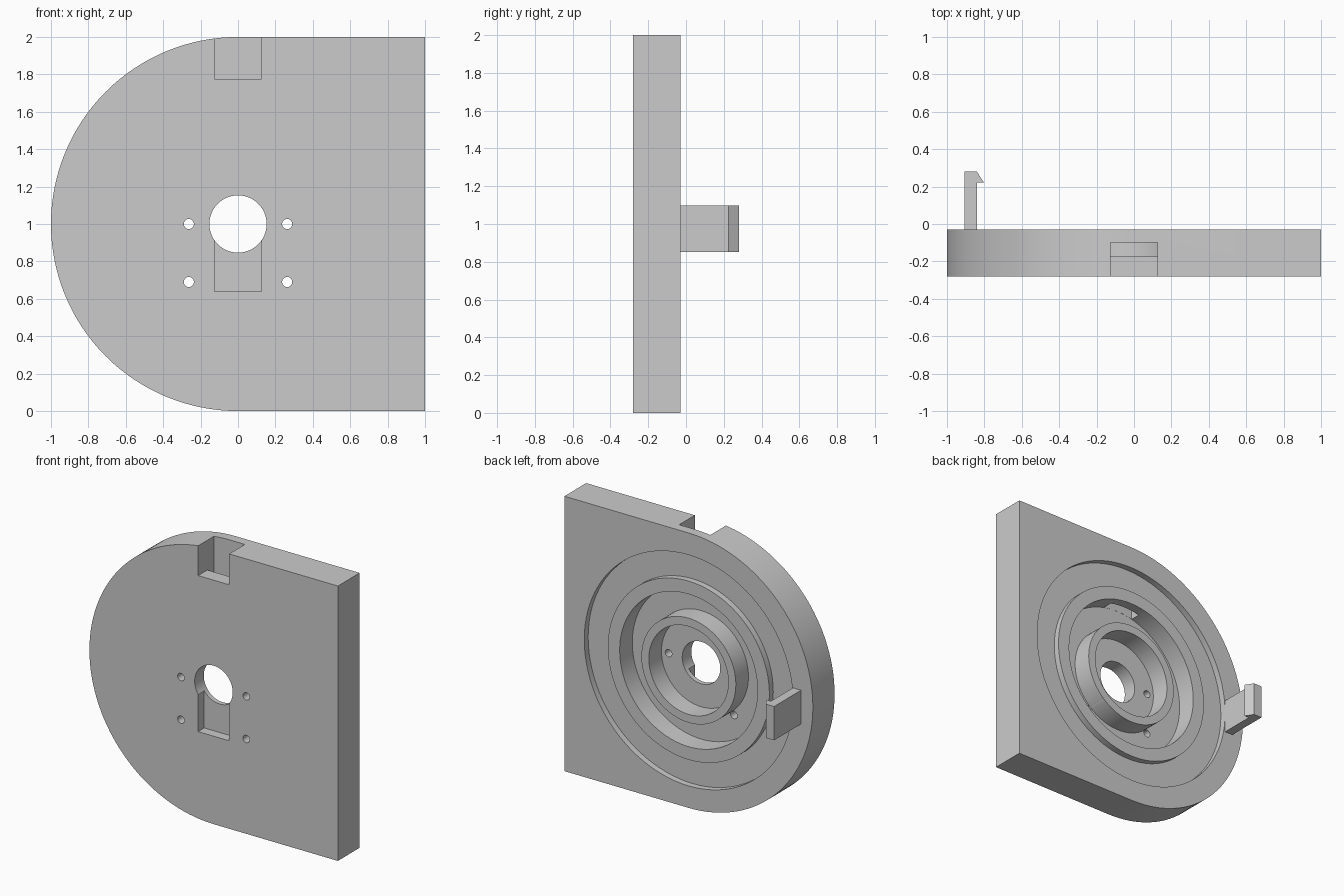
import bpy, bmesh, math
from mathutils import Vector

if "Cube" in bpy.data.objects:
    bpy.data.objects.remove(bpy.data.objects["Cube"], do_unlink=True)

grey = bpy.data.materials.new("light_grey")
grey.use_nodes = True
grey.diffuse_color = (0.6, 0.6, 0.6, 1)
grey.node_tree.nodes["Principled BSDF"].inputs["Base Color"].default_value = (0.6, 0.6, 0.6, 1)

FRONT, BACK, FLOOR = -0.28, -0.03, -0.175
OPEN = 0.1  # how far cutters reach past the plate


def finish(name, bm):
    bmesh.ops.recalc_face_normals(bm, faces=bm.faces)
    mesh = bpy.data.meshes.new(name)
    bm.to_mesh(mesh)
    bm.free()
    mesh.materials.append(grey)
    obj = bpy.data.objects.new(name, mesh)
    bpy.context.collection.objects.link(obj)
    return obj


def prism(name, points, offset):
    """Extrude a closed outline of 3D points along the offset."""
    bm = bmesh.new()
    face = bm.faces.new([bm.verts.new(p) for p in points])
    extruded = bmesh.ops.extrude_face_region(bm, geom=[face])["geom"]
    moved = [v for v in extruded if isinstance(v, bmesh.types.BMVert)]
    bmesh.ops.translate(bm, verts=moved, vec=Vector(offset))
    return finish(name, bm)


def circle(r, y, x=0, z=1, n=96):
    return [(x + r * math.cos(2 * math.pi * i / n), y, z + r * math.sin(2 * math.pi * i / n))
            for i in range(n)]


def disc(name, r, y0, y1, x=0, z=1, n=96):
    return prism(name, circle(r, y0, x, z, n), (0, y1 - y0, 0))


def ring(name, inner, outer, y0, y1, n=96):
    """Annular solid around the hub axis."""
    bm = bmesh.new()
    loops = [[bm.verts.new(p) for p in circle(r, y)]
             for r, y in ((inner, y0), (outer, y0), (outer, y1), (inner, y1))]
    for a, b in zip(loops, loops[1:] + loops[:1]):
        for i in range(n):
            j = (i + 1) % n
            bm.faces.new((a[i], a[j], b[j], b[i]))
    return finish(name, bm)


def box(name, x0, x1, y0, y1, z0, z1):
    return prism(name, [(x0, y0, z0), (x1, y0, z0), (x1, y0, z1), (x0, y0, z1)],
                 (0, y1 - y0, 0))


def select_only(obj):
    bpy.ops.object.select_all(action='DESELECT')
    obj.select_set(True)
    bpy.context.view_layer.objects.active = obj


def cut(target, cutter):
    cutter.hide_render = True
    mod = target.modifiers.new("cut", 'BOOLEAN')
    mod.operation, mod.solver, mod.object = 'DIFFERENCE', 'EXACT', cutter
    select_only(target)
    bpy.ops.object.modifier_apply(modifier=mod.name)
    bpy.data.objects.remove(cutter, do_unlink=True)


# Plate: half round on one side, square on the other
steps = 64
arc = [(-math.sin(math.pi * i / steps), FRONT, 1 + math.cos(math.pi * i / steps))
       for i in range(steps + 1)]
plate = prism("base_plate", arc + [(1, FRONT, 0), (1, FRONT, 2)], (0, BACK - FRONT, 0))

# Round recesses in the back, leaving a raised ring and a hub
cut(plate, ring("shallow_groove", 0.65, 0.84, BACK - 0.045, OPEN))
cut(plate, ring("deep_groove", 0.38, 0.555, FLOOR, OPEN))
cut(plate, disc("hub_recess", 0.32, FLOOR, OPEN))
cut(plate, disc("centre_hole", 0.153, FRONT - OPEN, OPEN))

# Screw holes
for x in (-0.263, 0.263):
    for z in (0.69, 1.0):
        cut(plate, disc("screw_hole", 0.027, FRONT - OPEN, OPEN, x, z, 24))

# Top notch with a tunnel down into the deep groove
half = 0.125
notch = [(FRONT - OPEN, 1.775), (FRONT - OPEN, 2.1), (-0.1, 2.1), (-0.1, 1.5),
         (FLOOR + 0.001, 1.5), (FLOOR + 0.001, 1.775)]
cut(plate, prism("top_notch", [(-half, y, z) for y, z in notch], (2 * half, 0, 0)))

# Slot in the front below the centre hole
cut(plate, box("front_slot", -half, half, FRONT - OPEN, FRONT + 0.07, 0.64, 0.95))

# Snap hook on the back
outline = [(-0.905, BACK), (-0.905, 0.28), (-0.84, 0.28), (-0.803, 0.223),
           (-0.84, 0.223), (-0.84, BACK)]
hook = prism("snap_hook", [(x, y, 0.852) for x, y in outline], (0, 0, 0.246))

# Smooth curved walls, keep edges sharp
for obj in (plate, hook):
    select_only(obj)
    bpy.ops.object.shade_smooth_by_angle(angle=math.radians(30))
